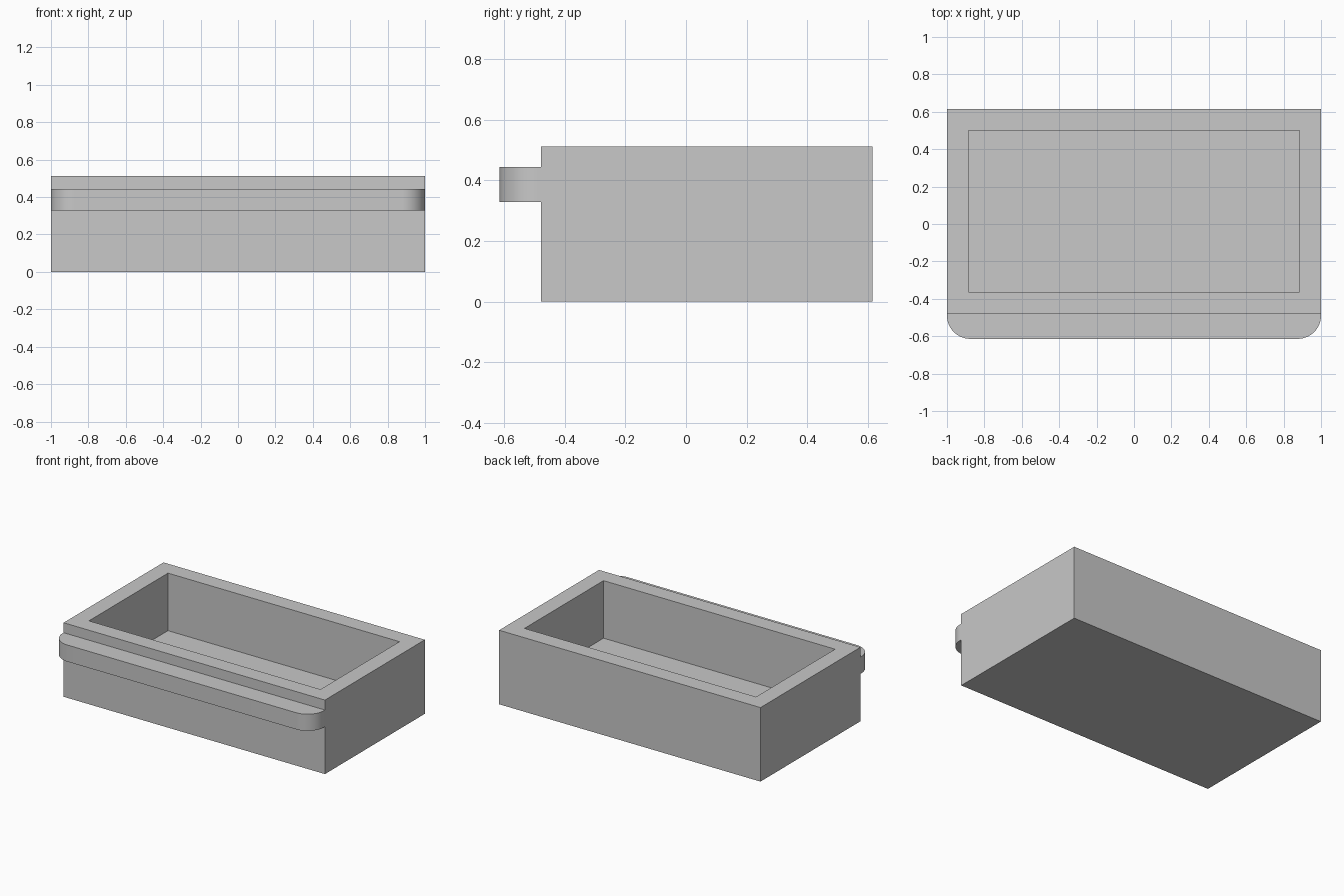
import bpy, bmesh
from math import sin, cos, pi

cube = bpy.data.objects.get("Cube")
if cube:
    bpy.data.objects.remove(cube)

grey = bpy.data.materials.new("plain grey")
grey.use_nodes = True
colour = (0.58, 0.58, 0.58, 1)
grey.diffuse_color = colour
grey.node_tree.nodes["Principled BSDF"].inputs["Base Color"].default_value = colour

WALL = 0.114
FRONT, BACK, HEIGHT = -0.478, 0.614, 0.512


def add_object(name, bm):
    bmesh.ops.recalc_face_normals(bm, faces=bm.faces)
    mesh = bpy.data.meshes.new(name)
    bm.to_mesh(mesh)
    bm.free()
    mesh.materials.append(grey)
    obj = bpy.data.objects.new(name, mesh)
    bpy.context.collection.objects.link(obj)
    return obj


def extrude_profile(name, points, z0, z1):
    """Solid prism from a flat outline."""
    bm = bmesh.new()
    base = bm.faces.new([bm.verts.new((x, y, z0)) for x, y in points])
    top = bmesh.ops.extrude_face_region(bm, geom=[base], use_keep_orig=True)
    verts = [v for v in top["geom"] if isinstance(v, bmesh.types.BMVert)]
    bmesh.ops.translate(bm, verts=verts, vec=(0, 0, z1 - z0))
    return add_object(name, bm)


# Open tray: a block whose top face is inset and sunk to the inner floor
bm = bmesh.new()
bmesh.ops.create_cube(bm, size=1)
bmesh.ops.scale(bm, verts=bm.verts, vec=(2, BACK - FRONT, HEIGHT))
bmesh.ops.translate(bm, verts=bm.verts, vec=(0, (BACK + FRONT) / 2, HEIGHT / 2))
top = max(bm.faces, key=lambda f: f.calc_center_median().z)
bmesh.ops.inset_region(bm, faces=[top], thickness=WALL, use_even_offset=True)
well = bmesh.ops.extrude_discrete_faces(bm, faces=[top])["faces"][0]
bmesh.ops.translate(bm, verts=well.verts, vec=(0, 0, WALL - HEIGHT))
add_object("tray", bm)

# Front handle lip with rounded outer corners
R, EDGE, STEPS = 0.125, -0.614, 16
arc = [i * pi / 2 / STEPS for i in range(STEPS + 1)]
right = [(1 - R + R * cos(a), EDGE + R - R * sin(a)) for a in arc]
left = [(-x, y) for x, y in reversed(right)]
outline = [(1, FRONT)] + right + left + [(-1, FRONT)]
lip = extrude_profile("front_lip", outline, 0.328, 0.443)

# Smooth only the rounded corners of the lip
bpy.context.view_layer.objects.active = lip
lip.select_set(True)
bpy.ops.object.shade_smooth_by_angle(angle=pi / 6)
